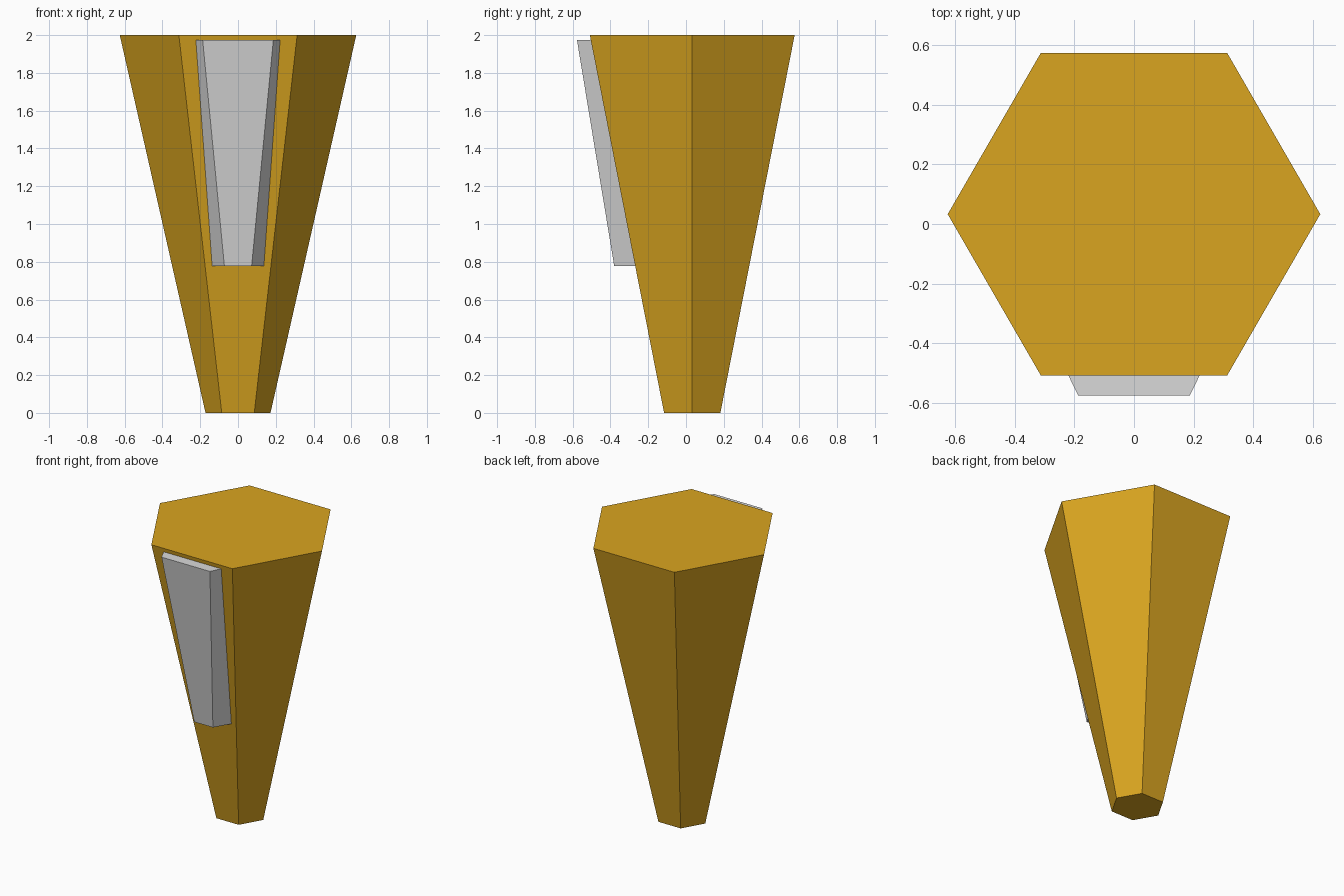
import bpy
import math

cube = bpy.data.objects.get("Cube")
if cube:
    bpy.data.objects.remove(cube, do_unlink=True)


def make_material(name, rgb):
    mat = bpy.data.materials.new(name)
    mat.use_nodes = True
    colour = (*rgb, 1.0)
    mat.diffuse_color = colour
    mat.node_tree.nodes["Principled BSDF"].inputs["Base Color"].default_value = colour
    return mat


def loft(name, lower, upper, mat):
    """Closed solid between two counter-clockwise rings of equal length."""
    n = len(lower)
    faces = [tuple(reversed(range(n))), tuple(range(n, 2 * n))]
    faces += [(i, (i + 1) % n, n + (i + 1) % n, n + i) for i in range(n)]
    mesh = bpy.data.meshes.new(name)
    mesh.from_pydata(lower + upper, [], faces)
    mesh.materials.append(mat)
    obj = bpy.data.objects.new(name, mesh)
    bpy.context.collection.objects.link(obj)
    return obj


CENTRE_Y = 0.033
HEIGHT = 2.0
R_BOTTOM, R_TOP = 0.172, 0.626


def radius(z):
    return R_BOTTOM + (R_TOP - R_BOTTOM) * z / HEIGHT


def hexagon(z):
    r = radius(z)
    return [(r * math.cos(math.radians(60 * i)),
             CENTRE_Y + r * math.sin(math.radians(60 * i)), z) for i in range(6)]


def panel_ring(z, front_y, front_half, back_half):
    # The back edge lies on the front face of the body
    back_y = CENTRE_Y - radius(z) * math.cos(math.radians(30))
    return [(-front_half, front_y, z), (front_half, front_y, z),
            (back_half, back_y, z), (-back_half, back_y, z)]


gold = make_material("golden yellow", (0.70, 0.376, 0.0145))
grey = make_material("light grey", (0.70, 0.70, 0.70))

# Tapered six-sided body
loft("tapered_body", hexagon(0), hexagon(HEIGHT), gold)

# Bevelled panel on the front face
loft("front_panel", panel_ring(0.777, -0.38, 0.072, 0.137),
     panel_ring(1.973, -0.577, 0.187, 0.223), grey)
